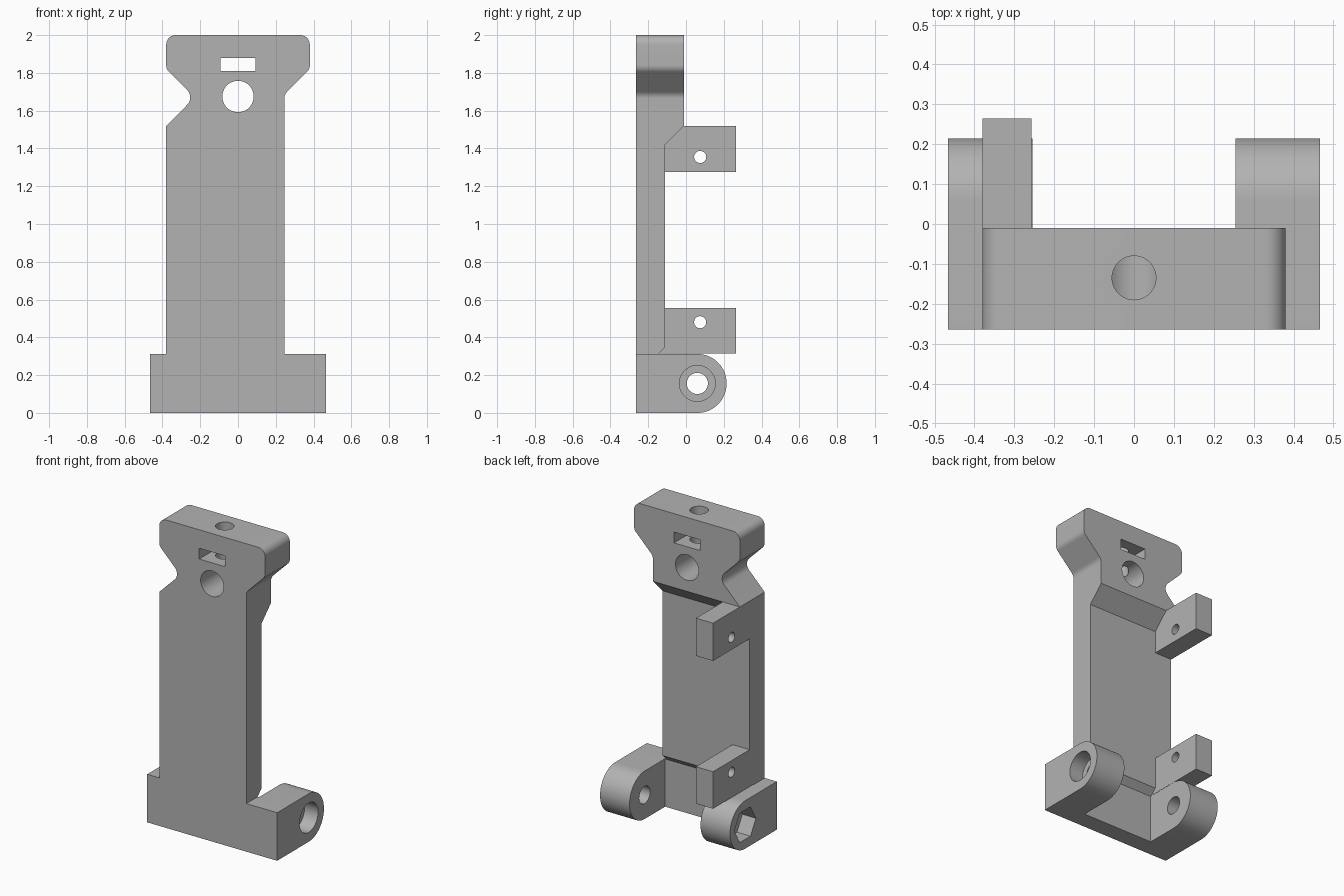
import bpy, bmesh, math
from mathutils import Vector

cube = bpy.data.objects.get("Cube")
if cube:
    bpy.data.objects.remove(cube, do_unlink=True)

grey = bpy.data.materials.new("plain grey")
grey.use_nodes = True
colour = (0.45, 0.45, 0.45, 1)
grey.diffuse_color = colour
grey.node_tree.nodes["Principled BSDF"].inputs["Base Color"].default_value = colour

FRONT, BACK = -0.265, 0.265


def rounded(corners, steps=10):
    """Outline from (u, v, radius) corners, with each radius turned into an arc."""
    out = []
    for i, (u, v, r) in enumerate(corners):
        p = Vector((u, v))
        if r == 0:
            out.append(p)
            continue
        a = (Vector(corners[i - 1][:2]) - p).normalized()
        b = (Vector(corners[(i + 1) % len(corners)][:2]) - p).normalized()
        half = a.angle(b) / 2
        centre = p + (a + b).normalized() * r / math.sin(half)
        start = p + a * r / math.tan(half) - centre
        end = p + b * r / math.tan(half) - centre
        sweep = math.pi - 2 * half
        for k in range(steps + 1):
            t = k / steps
            out.append(centre + (start * math.sin((1 - t) * sweep)
                                 + end * math.sin(t * sweep)) / math.sin(sweep))
    return out


def ring(u, v, r, sides=48):
    return [(u + r * math.cos(math.tau * k / sides),
             v + r * math.sin(math.tau * k / sides)) for k in range(sides)]


def rect(u0, u1, v0, v1):
    return [(u0, v0), (u1, v0), (u1, v1), (u0, v1)]


def prism(name, outline, axis, start, end):
    """Extrude a flat outline along one axis."""
    def place(p, d):
        return {"x": (d, p[0], p[1]), "y": (p[0], d, p[1]), "z": (p[0], p[1], d)}[axis]
    bm = bmesh.new()
    face = bm.faces.new([bm.verts.new(place(p, start)) for p in outline])
    new = bmesh.ops.extrude_face_region(bm, geom=[face])["geom"]
    shift = Vector(place((0, 0), end - start))
    bmesh.ops.translate(bm, vec=shift, verts=[g for g in new if isinstance(g, bmesh.types.BMVert)])
    bmesh.ops.recalc_face_normals(bm, faces=bm.faces)
    mesh = bpy.data.meshes.new(name)
    bm.to_mesh(mesh)
    bm.free()
    mesh.materials.append(grey)
    ob = bpy.data.objects.new(name, mesh)
    bpy.context.collection.objects.link(ob)
    return ob


def activate(ob):
    bpy.ops.object.select_all(action="DESELECT")
    ob.select_set(True)
    bpy.context.view_layer.objects.active = ob


def cut(ob, *cutters):
    for c in cutters:
        mod = ob.modifiers.new("cut", "BOOLEAN")
        mod.operation, mod.solver, mod.object = "DIFFERENCE", "EXACT", c
        activate(ob)
        bpy.ops.object.modifier_apply(modifier=mod.name)
        bpy.data.objects.remove(c, do_unlink=True)


def smooth(ob):
    activate(ob)
    bpy.ops.object.shade_smooth_by_angle(angle=math.radians(30))


# Upright plate with flared, notched head
head_back = -0.01
outline = rounded([
    (-0.38, 0.31, 0), (0.245, 0.31, 0), (0.245, 1.685, 0.05), (0.38, 1.82, 0.05),
    (0.38, 2, 0.05), (-0.38, 2, 0.05), (-0.38, 1.82, 0.05),
    (-0.23, 1.67, 0.055), (-0.38, 1.52, 0)])
upright = prism("upright_plate", outline, "y", FRONT, head_back)
relief = [(-0.15, 0.31), (-0.11, 0.35), (-0.11, 1.42), (0.04, 1.57), (0.04, 0.2), (-0.15, 0.2)]
cut(upright,
    prism("back_relief", relief, "x", -0.6, 0.6),
    prism("head_hole", ring(0, 1.675, 0.083), "y", -0.5, 0.5),
    prism("head_slot", rect(-0.093, 0.093, 1.81, 1.88), "y", -0.5, 0.5),
    prism("top_hole", ring(0, -0.135, 0.055), "z", 1.675, 2.2))
smooth(upright)

# Thin base wall between the two hinge ears
prism("base_wall", rect(-0.255, 0.255, 0, 0.312), "y", FRONT, -0.15)

# Hinge ears: round recess on the left one, hexagonal nut recess on the right one
ear_outline = rounded([(FRONT, 0, 0), (0.215, 0, 0.155), (0.215, 0.312, 0.155),
                       (FRONT, 0.312, 0)], 16)
for name, side, sides, radius in (("left_ear", 1, 48, 0.095), ("right_ear", -1, 6, 0.11)):
    ear = prism(name, ear_outline, "x", side * 0.255, side * 0.467)
    cut(ear,
        prism("pin_hole", ring(0.06, 0.156, 0.056), "x", -0.6, 0.6),
        prism("recess", ring(0.06, 0.156, radius, sides), "x", side * 0.37, side * 0.6))
    smooth(ear)

# Drilled lugs along the right edge
for name, low, high, hole in (("lower_lug", 0.315, 0.555, 0.48), ("upper_lug", 1.275, 1.52, 1.355)):
    lug = prism(name, rect(-0.15, BACK, low, high), "x", -0.38, -0.257)
    cut(lug, prism("lug_hole", ring(0.075, hole, 0.032, 32), "x", -0.6, 0))
    smooth(lug)
